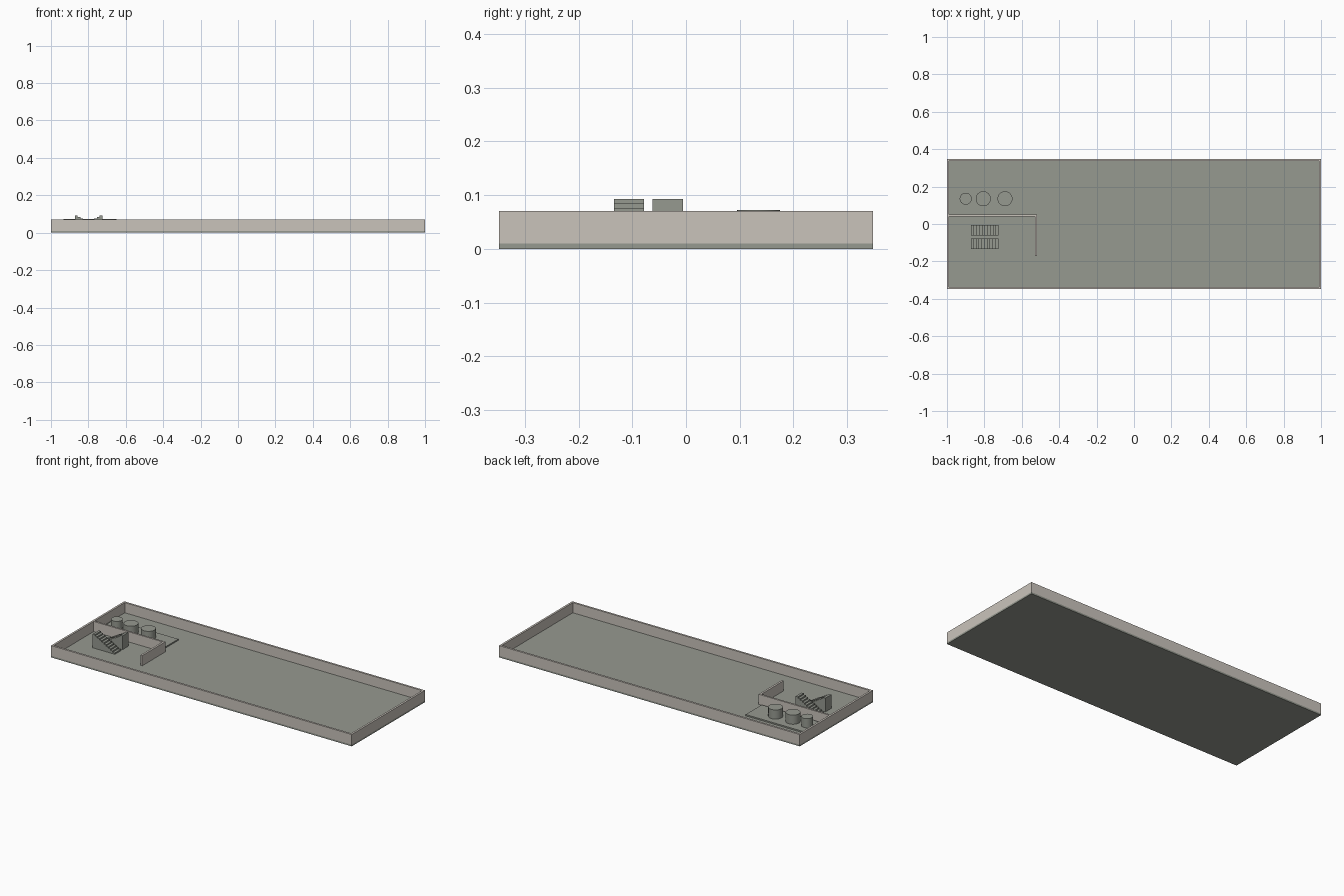
import bpy, bmesh

if "Cube" in bpy.data.objects:
    bpy.data.objects.remove(bpy.data.objects["Cube"], do_unlink=True)


def make_material(name, rgb):
    mat = bpy.data.materials.new(name)
    mat.use_nodes = True
    mat.diffuse_color = (*rgb, 1)
    node = next(n for n in mat.node_tree.nodes if n.type == 'BSDF_PRINCIPLED')
    node.inputs["Base Color"].default_value = (*rgb, 1)
    return mat


CONCRETE = make_material("grey green concrete", (0.305, 0.32, 0.28))
PLASTER = make_material("pale plaster", (0.59, 0.55, 0.50))

HALF_X, HALF_Y = 1.0, 0.348
FLOOR, TOP = 0.01, 0.071
WALL = 0.012


def prism(name, outline, place, depth, mat):
    """Extrude an outline, placed in space by a function, along a vector."""
    bm = bmesh.new()
    face = bm.faces.new([bm.verts.new(place(*p)) for p in outline])
    new = bmesh.ops.extrude_face_region(bm, geom=[face])["geom"]
    verts = [v for v in new if isinstance(v, bmesh.types.BMVert)]
    bmesh.ops.translate(bm, verts=verts, vec=depth)
    bmesh.ops.recalc_face_normals(bm, faces=bm.faces)
    mesh = bpy.data.meshes.new(name)
    bm.to_mesh(mesh)
    bm.free()
    mesh.materials.append(mat)
    obj = bpy.data.objects.new(name, mesh)
    bpy.context.collection.objects.link(obj)
    return obj


def box(name, x0, x1, y0, y1, z0, z1, mat):
    corners = [(x0, y0), (x1, y0), (x1, y1), (x0, y1)]
    return prism(name, corners, lambda x, y: (x, y, z0), (0, 0, z1 - z0), mat)


# Floor slab
box("floor_slab", -HALF_X, HALF_X, -HALF_Y, HALF_Y, 0, FLOOR, CONCRETE)

# Perimeter walls
for name, s in (("front", -1), ("back", 1)):
    y0, y1 = sorted((s * HALF_Y, s * (HALF_Y - WALL)))
    box(name + "_wall", -HALF_X, HALF_X, y0, y1, FLOOR, TOP, PLASTER)
for name, s in (("right", -1), ("left", 1)):
    x0, x1 = sorted((s * HALF_X, s * (HALF_X - WALL)))
    box(name + "_wall", x0, x1, WALL - HALF_Y, HALF_Y - WALL, FLOOR, TOP, PLASTER)

# L-shaped partition
box("partition_long", WALL - HALF_X, -0.518, 0.04, 0.051, FLOOR, TOP, PLASTER)
box("partition_short", -0.53, -0.518, -0.17, 0.04, FLOOR, TOP, PLASTER)

# Tank platform and round tanks
box("tank_platform", -0.975, -0.545, 0.06, 0.212, FLOOR, 0.018, CONCRETE)
for i, (x, radius) in enumerate([(-0.9, 0.032), (-0.806, 0.04), (-0.69, 0.04)]):
    bpy.ops.mesh.primitive_cylinder_add(vertices=32, radius=radius, depth=0.055,
                                        location=(x, 0.135, 0.0455))
    tank = bpy.context.object
    tank.name = f"tank_{i + 1}"
    tank.data.materials.append(CONCRETE)
    bpy.ops.object.shade_smooth_by_angle()


# Two opposed solid stair flights
def stairs(name, x_low, x_high, y0, width, steps=10, height=0.083):
    run, rise = (x_high - x_low) / steps, height / steps
    outline = [(x_low, FLOOR)]
    for i in range(steps):
        z = FLOOR + (i + 1) * rise
        outline += [(x_low + i * run, z), (x_low + (i + 1) * run, z)]
    outline.append((x_high, FLOOR))
    prism(name, outline, lambda x, z: (x, y0, z), (0, width, 0), CONCRETE)


stairs("front_stairs", -0.725, -0.872, -0.134, 0.056)
stairs("back_stairs", -0.872, -0.725, -0.062, 0.056)
